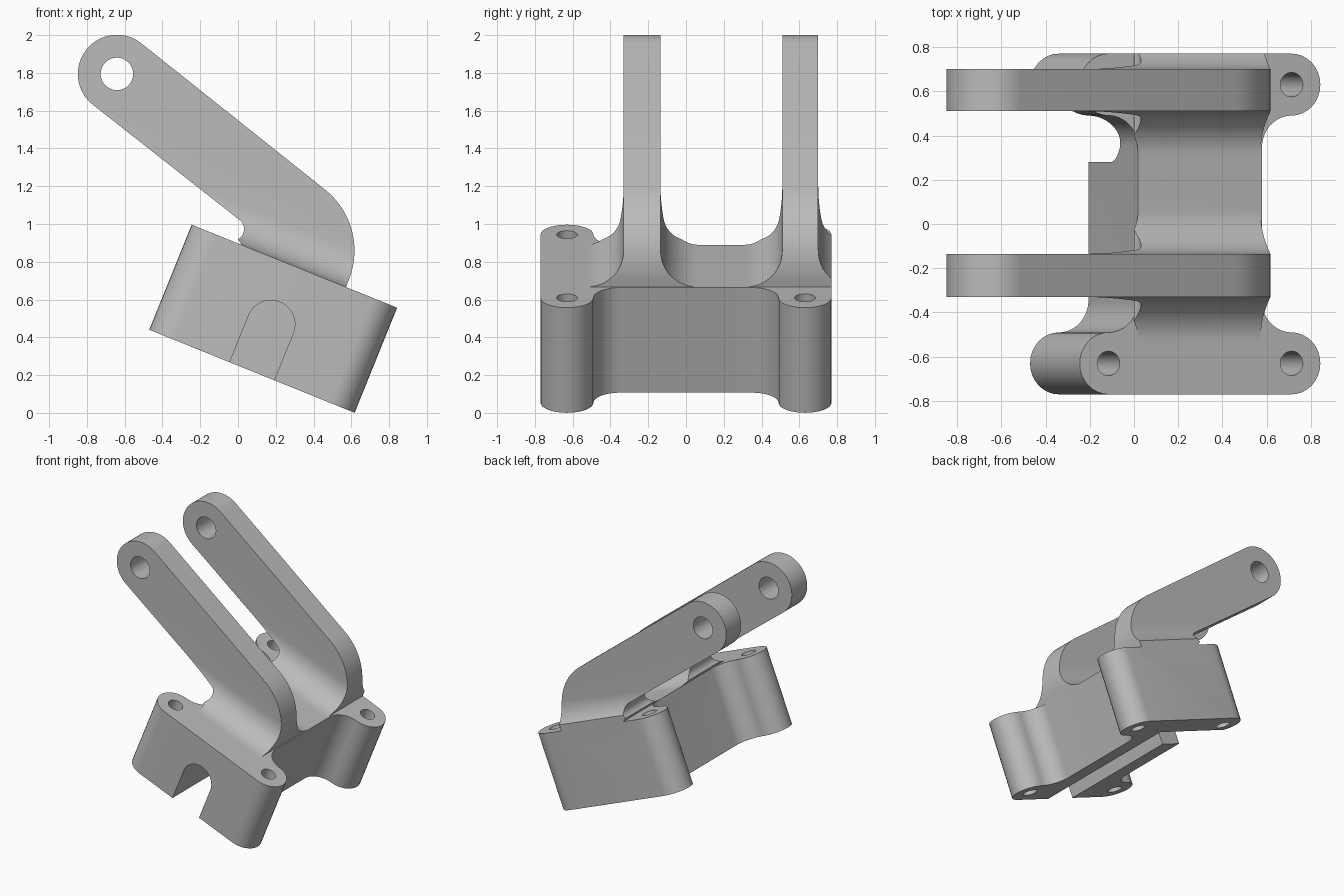
import bpy, bmesh
from math import sin, cos, radians, pi
from mathutils import Matrix

cube = bpy.data.objects.get("Cube")
if cube:
    bpy.data.objects.remove(cube, do_unlink=True)

grey = bpy.data.materials.new("plain grey")
grey.use_nodes = True
COLOUR = (0.5, 0.5, 0.5, 1)
grey.diffuse_color = COLOUR
grey.node_tree.nodes["Principled BSDF"].inputs["Base Color"].default_value = COLOUR


def arc(cx, cy, r, a0, a1, n=16):
    """Points on an arc, angles in degrees."""
    angles = [radians(a0 + (a1 - a0) * i / n) for i in range(n + 1)]
    return [(cx + r * cos(a), cy + r * sin(a)) for a in angles]


def prism(name, pts, lo, hi, axis):
    """Extrude a 2D outline along one axis."""
    place = {"x": lambda p, q, t: (t, p, q),
             "y": lambda p, q, t: (p, t, q),
             "z": lambda p, q, t: (p, q, t)}[axis]
    bm = bmesh.new()
    ends = [[bm.verts.new(place(p, q, t)) for p, q in pts] for t in (lo, hi)]
    bm.faces.new(ends[0])
    bm.faces.new(ends[1])
    n = len(pts)
    for i in range(n):
        j = (i + 1) % n
        bm.faces.new((ends[0][i], ends[0][j], ends[1][j], ends[1][i]))
    bmesh.ops.recalc_face_normals(bm, faces=bm.faces)
    mesh = bpy.data.meshes.new(name)
    bm.to_mesh(mesh)
    bm.free()
    mesh.materials.append(grey)
    obj = bpy.data.objects.new(name, mesh)
    bpy.context.collection.objects.link(obj)
    return obj


def combine(obj, other, operation):
    """Apply a boolean and discard the second object."""
    mod = obj.modifiers.new("combine", "BOOLEAN")
    mod.operation, mod.object, mod.solver = operation, other, "EXACT"
    graph = bpy.context.evaluated_depsgraph_get()
    mesh = bpy.data.meshes.new_from_object(obj.evaluated_get(graph))
    obj.modifiers.clear()
    obj.data = mesh
    bpy.data.objects.remove(other, do_unlink=True)


# Main sizes, in the untilted frame of the base block
HEIGHT = 0.6
MID = 0.5865            # middle of the block along its length
WALL = 0.302            # half length of the narrow waist
LUG_X, LUG_Y, LUG_R = 0.4465, 0.63, 0.14
SLOT_R, SLOT_Z = 0.127, 0.268

# Base block: waist blended into two rounded lugs
fillet = LUG_X - WALL
quarter = (arc(LUG_X, LUG_Y - LUG_R - fillet, fillet, 180, 90)
           + arc(LUG_X, LUG_Y, LUG_R, -90, 90)[1:])
half = [(x, -y) for x, y in reversed(quarter)] + quarter
outline = ([(MID + x, y) for x, y in half]
           + [(MID - x, y) for x, y in reversed(half)])
bracket = prism("bracket", outline, 0, HEIGHT, "z")

# Pair of arms: side profile crossed with the flared end profile
PIVOT_X, PIVOT_Z, ARM_R = -0.666, 1.192, 0.207
side = (arc(PIVOT_X, PIVOT_Z, ARM_R, 254, 74, 32)
        + arc(0.467, 0.64, 2 * ARM_R, 74, 0, 24)
        + [(0.881, 0.55), (0.2845, 0.55), (0.2845, HEIGHT)]
        + arc(0.21, 0.66, 0.06, -40, 74))
FLARE = 0.2
top = HEIGHT + FLARE
TALL = 1.6


def flare(y, sign):
    """Curve from the block top up into an arm face; sign points away from the arm."""
    return arc(y + sign * FLARE, top, FLARE, 270, 270 - sign * 90)


right_flare = [(y, z) for y, z in reversed(flare(0.70, 1)) if y < 0.77]
ends = ([(-0.53, 0.55)] + flare(-0.33, -1) + [(-0.33, TALL), (-0.135, TALL)]
        + flare(-0.135, 1)[::-1] + flare(0.51, -1) + [(0.51, TALL), (0.70, TALL)]
        + right_flare + [(0.77, 0.648), (0.77, 0.55)])
arms = prism("arms", side, -0.9, 0.9, "y")
combine(arms, prism("arm_ends", ends, -1.2, 1.2, "x"), "INTERSECT")
combine(bracket, arms, "UNION")

# Pin hole through both arms
combine(bracket, prism("pin_hole", arc(PIVOT_X, PIVOT_Z, 0.086, 0, 360, 40)[:-1],
                       -1, 1, "y"), "DIFFERENCE")

# Bolt holes through the lugs
for sx in (-1, 1):
    for sy in (-1, 1):
        hole = arc(MID + sx * LUG_X, sy * LUG_Y, 0.055, 0, 360, 32)[:-1]
        combine(bracket, prism("bolt_hole", hole, -0.1, 0.7, "z"), "DIFFERENCE")


# Round-topped slot from the front, turning out through the low-x side
def arch(centre):
    return ([(centre + SLOT_R, -0.1)] + arc(centre, SLOT_Z, SLOT_R, 0, 180, 24)
            + [(centre - SLOT_R, -0.1)])


SIDE_SLOT_Y = 0.407
combine(bracket, prism("front_slot", arch(MID), -1, SIDE_SLOT_Y + SLOT_R, "y"), "DIFFERENCE")
combine(bracket, prism("side_slot", arch(SIDE_SLOT_Y), -0.2, MID, "x"), "DIFFERENCE")

# Tilt the finished bracket into place
bracket.data.transform(Matrix.Translation((-0.47, 0, 0.44))
                       @ Matrix.Rotation(radians(22), 4, "Y"))
bpy.ops.object.select_all(action="DESELECT")
bracket.select_set(True)
bpy.context.view_layer.objects.active = bracket
bpy.ops.object.shade_smooth_by_angle(angle=radians(30))
